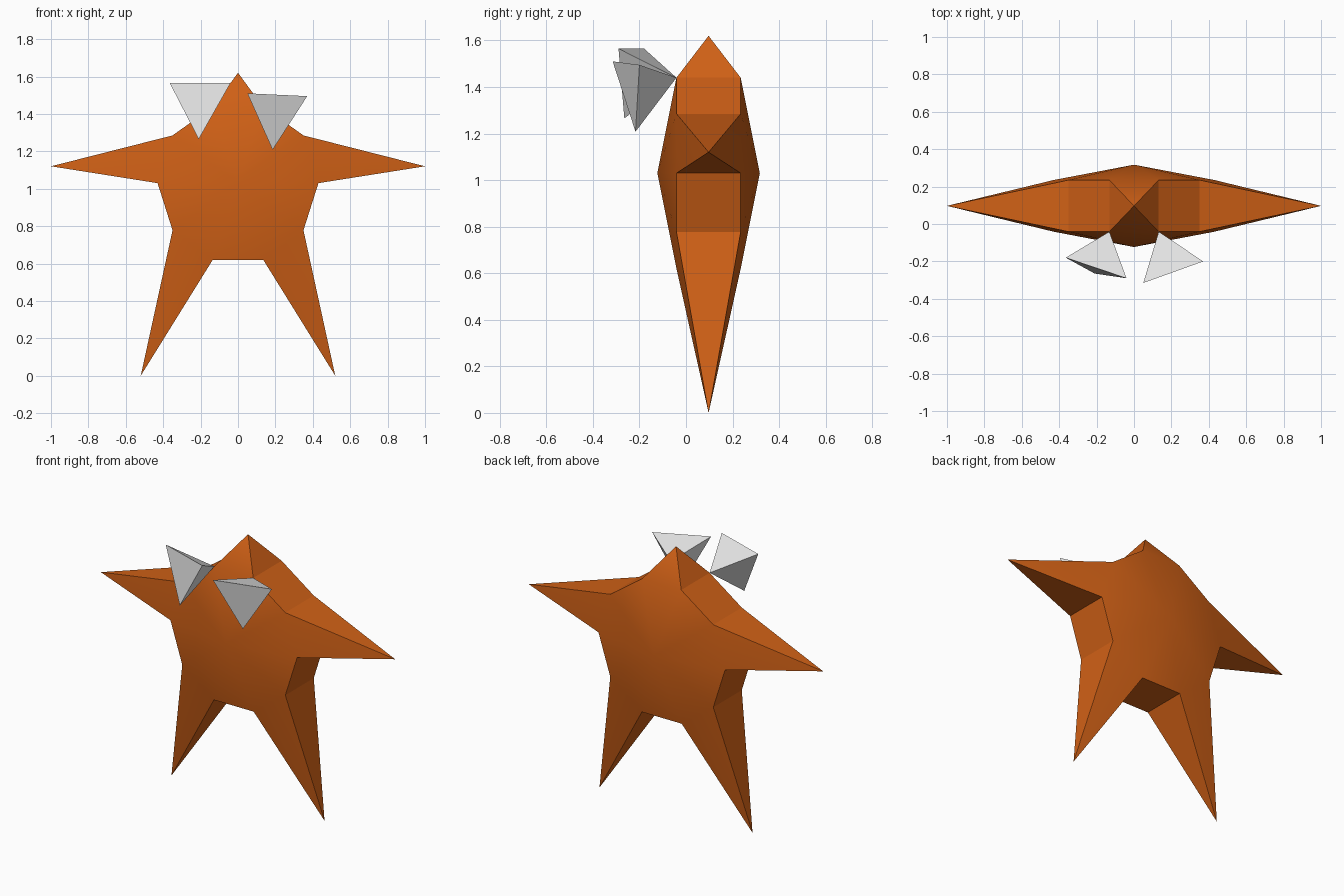
import bpy
import bmesh

if "Cube" in bpy.data.objects:
    bpy.data.objects.remove(bpy.data.objects["Cube"])


def material(name, color):
    m = bpy.data.materials.new(name)
    m.diffuse_color = (*color, 1.0)
    m.use_nodes = True
    m.node_tree.nodes["Principled BSDF"].inputs["Base Color"].default_value = m.diffuse_color
    return m


ORANGE = material("burnt orange", (0.63, 0.118, 0.008))
GREY = material("light grey", (0.8, 0.8, 0.8))


def finish(bm, name, mat):
    bmesh.ops.recalc_face_normals(bm, faces=bm.faces[:])
    mesh = bpy.data.meshes.new(name)
    bm.to_mesh(mesh)
    bm.free()
    mesh.materials.append(mat)
    obj = bpy.data.objects.new(name, mesh)
    bpy.context.collection.objects.link(obj)
    return obj


# Star body: five spikes, each as (left valley, tip, right valley), clockwise
MID_Y, RIM, BULGE = 0.097, 0.138, 0.22
spikes = [
    ((-0.132, 1.44), (0.0, 1.62), (0.132, 1.44)),
    ((0.35, 1.285), (1.0, 1.12), (0.43, 1.03)),
    ((0.35, 0.778), (0.52, 0.0), (0.135, 0.62)),
]
spikes += [tuple((-x, z) for x, z in reversed(s)) for s in (spikes[2], spikes[1])]

bm = bmesh.new()


def vert(x, y, z):
    return bm.verts.new((x, y, z))


tips = [vert(s[1][0], MID_Y, s[1][1]) for s in spikes]
valleys = [p for s in spikes for p in (s[0], s[2])]
rims = []
for side in (-1, 1):
    # Bulging front and back, shaded smooth
    centre = vert(0, MID_Y + side * BULGE, 1.03)
    rim = [vert(x, MID_Y + side * RIM, z) for x, z in valleys]
    rims.append(rim)
    for i in range(10):
        bm.faces.new((centre, rim[i], rim[(i + 1) % 10])).smooth = True
    for i, tip in enumerate(tips):
        bm.faces.new((rim[2 * i], tip, rim[2 * i + 1])).smooth = True

# Flat side walls: spike flanks and the bands between spikes
front, back = rims
for i, tip in enumerate(tips):
    a, b, c = 2 * i, 2 * i + 1, (2 * i + 2) % 10
    bm.faces.new((front[a], back[a], tip))
    bm.faces.new((front[b], back[b], tip))
    bm.faces.new((front[b], back[b], back[c], front[c]))
finish(bm, "star_body", ORANGE)


# Eyes: slim pyramids whose points touch the shoulders of the top spike
def eye(name, points):
    bm = bmesh.new()
    v = [bm.verts.new(p) for p in points]
    for skip in range(4):
        bm.faces.new([v[i] for i in range(4) if i != skip])
    finish(bm, name, GREY)


eye("left_eye", [(-0.132, -0.041, 1.44), (-0.365, -0.18, 1.565),
                 (-0.04, -0.29, 1.565), (-0.21, -0.265, 1.265)])
eye("right_eye", [(0.132, -0.041, 1.44), (0.05, -0.315, 1.51),
                  (0.37, -0.2, 1.495), (0.185, -0.217, 1.208)])
